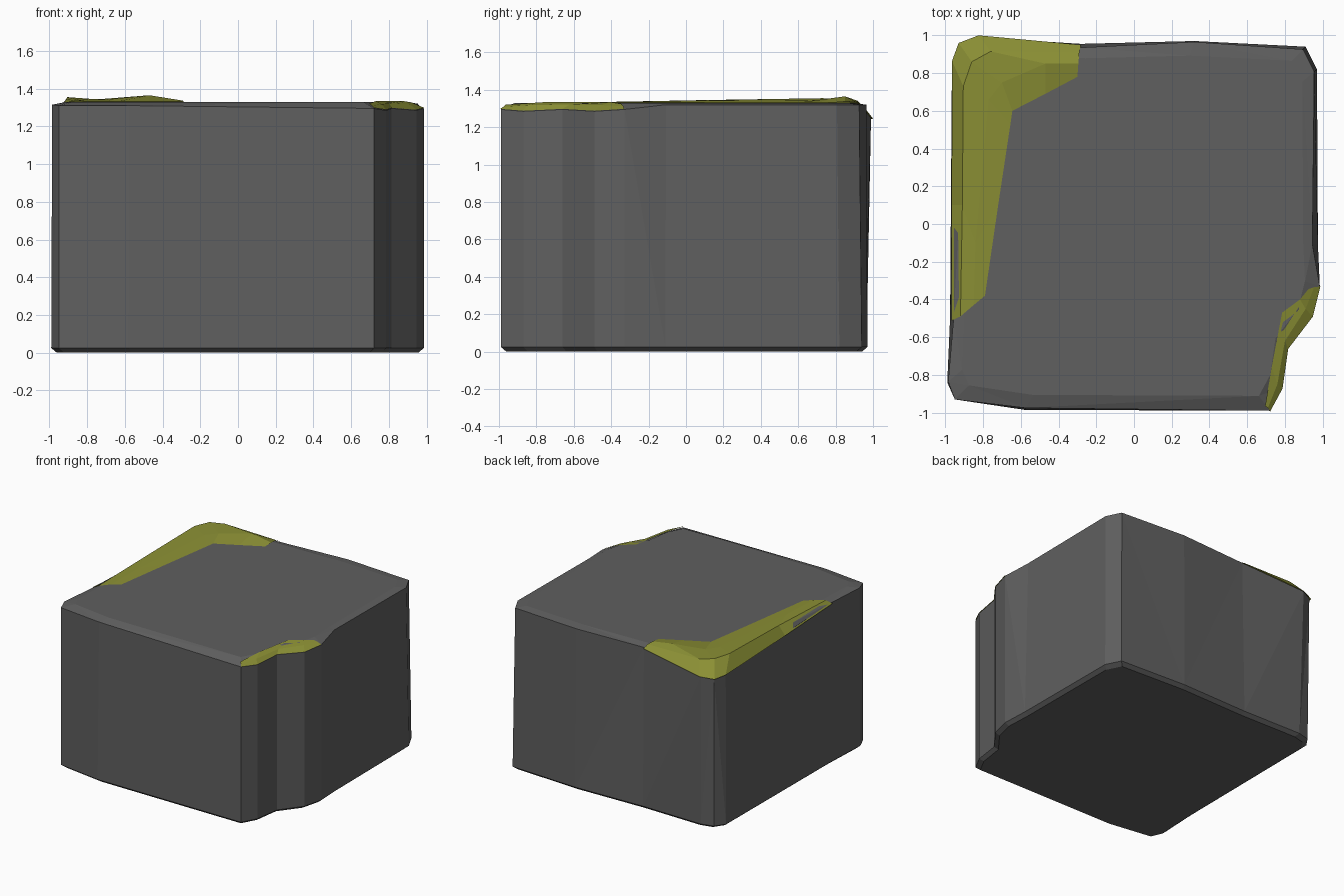
import bpy
import bmesh

cube = bpy.data.objects.get("Cube")
if cube:
    bpy.data.objects.remove(cube, do_unlink=True)


def make_material(name, colour):
    material = bpy.data.materials.new(name)
    material.use_nodes = True
    material.diffuse_color = colour
    material.node_tree.nodes["Principled BSDF"].inputs["Base Color"].default_value = colour
    return material


def loft(name, rows, material, closed):
    """Skin neighbouring rows of points; closed rows get end caps."""
    bm = bmesh.new()
    rings = [[bm.verts.new(point) for point in row] for row in rows]
    count = len(rings[0])
    for lower, upper in zip(rings, rings[1:]):
        for i in range(count if closed else count - 1):
            j = (i + 1) % count
            bm.faces.new((lower[i], lower[j], upper[j], upper[i]))
    if closed:
        bm.faces.new(list(reversed(rings[0])))
        bm.faces.new(rings[-1])
        # Split the uneven cap and walls into flat facets
        bmesh.ops.triangulate(bm, faces=bm.faces[:])
    bmesh.ops.recalc_face_normals(bm, faces=bm.faces[:])
    if not closed and sum(face.normal.z for face in bm.faces) < 0:
        bmesh.ops.reverse_faces(bm, faces=bm.faces[:])
    mesh = bpy.data.meshes.new(name)
    bm.to_mesh(mesh)
    bm.free()
    mesh.materials.append(material)
    obj = bpy.data.objects.new(name, mesh)
    bpy.context.collection.objects.link(obj)
    return obj


stone = make_material("dark grey stone", (0.115, 0.115, 0.115, 1))
moss = make_material("olive moss", (0.26, 0.28, 0.035, 1))

# Block outline at the foot: x, y, rim height, rim scale
outline = [
    (-0.95, -0.93, 1.31, 1.0),
    (-0.58, -0.985, 1.31, 0.99),
    (0.72, -0.99, 1.295, 1.0),
    (0.785, -0.87, 1.285, 1.0),
    (0.815, -0.66, 1.295, 1.0),
    (0.945, -0.49, 1.285, 1.0),
    (0.985, -0.33, 1.295, 1.0),
    (0.975, -0.11, 1.32, 0.97),
    (0.97, 0.82, 1.32, 0.985),
    (0.91, 0.94, 1.32, 0.985),
    (0.32, 0.97, 1.32, 0.995),
    (-0.28, 0.955, 1.315, 0.98),
    (-0.81, 0.965, 1.25, 1.025),
    (-0.91, 0.94, 1.24, 1.01),
    (-0.965, 0.86, 1.25, 0.99),
    (-0.975, -0.5, 1.31, 0.98),
    (-0.99, -0.84, 1.315, 0.995),
]


def ring(scale, height):
    return [(x * scale, y * scale, height) for x, y, rim, spread in outline]


rim_row = [(x * s, y * s, rim) for x, y, rim, s in outline]
top_row = [(x * 0.92, y * 0.92, 1.33) for x, y, rim, s in outline]
loft("stone_block", [ring(0.97, 0), ring(1, 0.025), rim_row, top_row], stone, True)

# Large moss patch draped over the worn back corner
edge = [(-0.28, 0.945, 1.315), (-0.82, 0.995, 1.25), (-0.925, 0.955, 1.24),
        (-0.96, 0.86, 1.25), (-0.962, 0.1, 1.28), (-0.963, -0.51, 1.31)]
crest = [(-0.29, 0.91, 1.335), (-0.76, 0.915, 1.342), (-0.86, 0.86, 1.35),
         (-0.905, 0.73, 1.355), (-0.91, 0.1, 1.345), (-0.92, -0.49, 1.328)]
swell = [(-0.295, 0.85, 1.337), (-0.47, 0.85, 1.365), (-0.7, 0.75, 1.342),
         (-0.77, 0.66, 1.345), (-0.84, -0.1, 1.34), (-0.85, -0.43, 1.335)]
fringe = [(-0.3, 0.78, 1.331), (-0.47, 0.69, 1.331), (-0.645, 0.6, 1.331),
          (-0.655, 0.53, 1.331), (-0.72, 0.1, 1.331), (-0.79, -0.38, 1.331)]
hem = [(x * 1.005, y * 1.005, z - 0.004) for x, y, z in edge]
loft("large_moss_patch", [hem, crest, swell, fringe], moss, False)

# Small moss patch along the chipped front corner
chip = outline[2:7]
hem = [(x * 1.003, y * 1.003, z + 0.003) for x, y, z, s in chip]
middle = [(0.71, -0.975, 1.31), (0.76, -0.85, 1.318), (0.8, -0.62, 1.322),
          (0.91, -0.45, 1.318), (0.955, -0.335, 1.312)]
fringe = [(0.695, -0.965, 1.32), (0.73, -0.76, 1.334), (0.785, -0.47, 1.334),
          (0.88, -0.4, 1.334), (0.925, -0.345, 1.325)]
loft("small_moss_patch", [hem, middle, fringe], moss, False)
